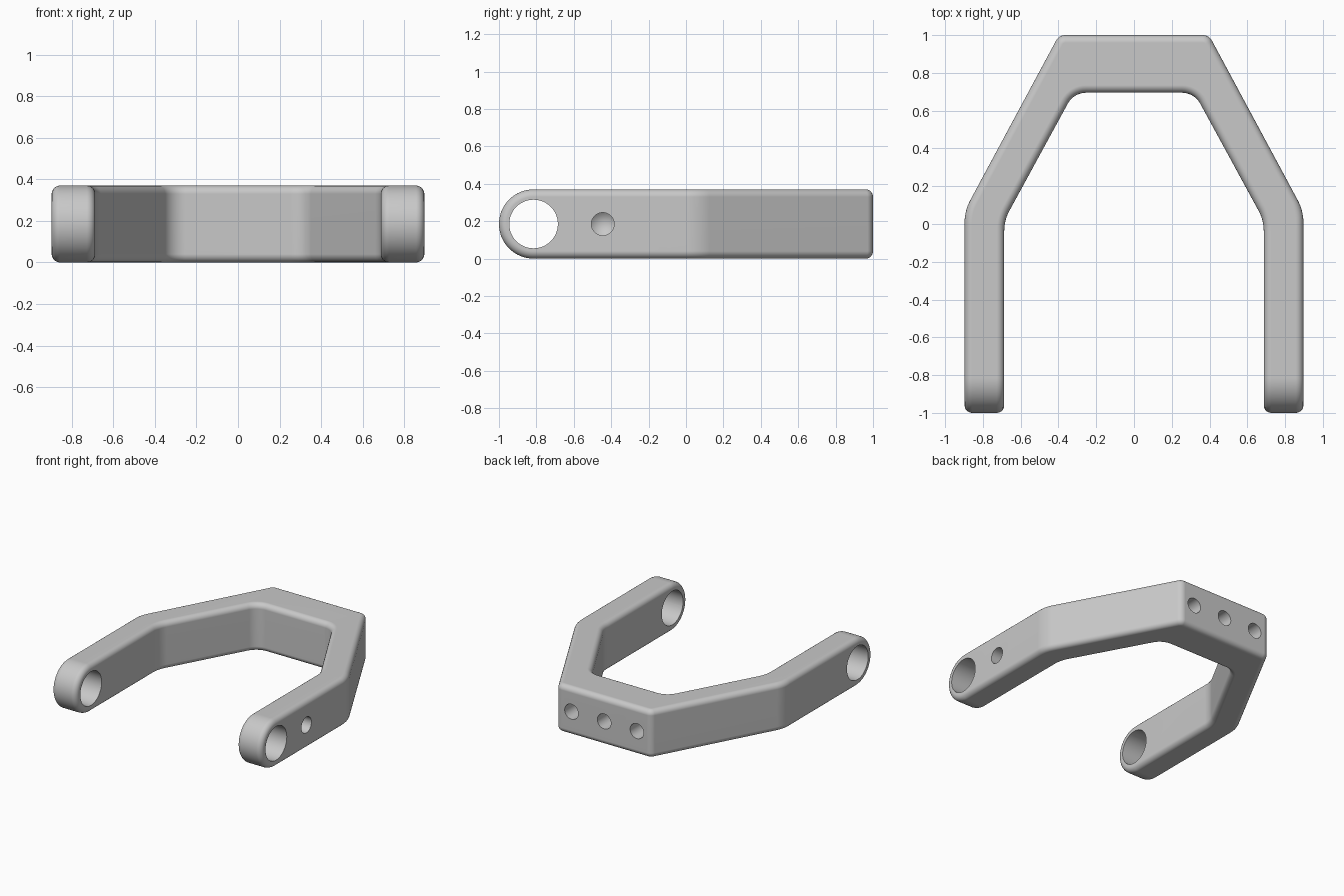
import bpy, bmesh, math
from mathutils import Vector, Matrix

if "Cube" in bpy.data.objects:
    bpy.data.objects.remove(bpy.data.objects["Cube"])

HEIGHT = 0.37
MID = HEIGHT / 2
PIVOT_Y = MID - 1

metal = bpy.data.materials.new("plain grey")
metal.use_nodes = True
metal.diffuse_color = (0.58, 0.58, 0.58, 1)
metal.node_tree.nodes["Principled BSDF"].inputs["Base Color"].default_value = (0.58, 0.58, 0.58, 1)


def fillet(corners, steps=8):
    """Round each (x, y, radius) corner of a closed outline."""
    out = []
    for i, (x, y, r) in enumerate(corners):
        p = Vector((x, y))
        if r == 0:
            out.append(p)
            continue
        a = (Vector(corners[i - 1][:2]) - p).normalized()
        b = (Vector(corners[(i + 1) % len(corners)][:2]) - p).normalized()
        half = a.angle(b) / 2
        centre = p + (a + b).normalized() * (r / math.sin(half))
        start = p + a * (r / math.tan(half)) - centre
        end = p + b * (r / math.tan(half)) - centre
        sweep = math.atan2(start.x * end.y - start.y * end.x, start.dot(end))
        for k in range(steps + 1):
            out.append(centre + Matrix.Rotation(sweep * k / steps, 2) @ start)
    return out


def finish(name, bm):
    bmesh.ops.recalc_face_normals(bm, faces=bm.faces)
    mesh = bpy.data.meshes.new(name)
    bm.to_mesh(mesh)
    bm.free()
    mesh.materials.append(metal)
    obj = bpy.data.objects.new(name, mesh)
    bpy.context.collection.objects.link(obj)
    return obj


def prism(name, points, travel):
    bm = bmesh.new()
    face = bm.faces.new([bm.verts.new(p) for p in points])
    moved = bmesh.ops.extrude_face_region(bm, geom=[face])["geom"]
    bmesh.ops.translate(bm, vec=travel, verts=[v for v in moved if isinstance(v, bmesh.types.BMVert)])
    return finish(name, bm)


def drill(name, mouth, axis, radius, depth, tip=0.0):
    """Cutter that enters at mouth along axis, with a pointed end."""
    axis = Vector(axis)
    bm = bmesh.new()
    bmesh.ops.create_cone(bm, cap_ends=True, segments=48, radius1=radius,
                          radius2=radius, depth=depth + 0.1)
    if tip:
        cap = max(bm.faces, key=lambda f: f.calc_center_median().z)
        point = bmesh.ops.poke(bm, faces=[cap])["verts"][0]
        point.co.z += tip
    turn = axis.to_track_quat('Z', 'Y').to_matrix().to_4x4()
    centre = Vector(mouth) + axis * (depth - 0.1) / 2
    bmesh.ops.transform(bm, matrix=Matrix.Translation(centre) @ turn, verts=bm.verts)
    return finish(name, bm)


def apply_modifier(obj, kind, **settings):
    mod = obj.modifiers.new(kind.title(), kind)
    for key, value in settings.items():
        setattr(mod, key, value)
    bpy.context.view_layer.objects.active = obj
    bpy.ops.object.modifier_apply(modifier=mod.name)


def boolean(obj, cutter, operation):
    apply_modifier(obj, 'BOOLEAN', object=cutter, operation=operation, solver='EXACT')
    bpy.data.objects.remove(cutter)


# Fork outline seen from above, mirrored across the middle
outer = [(0.897, -1.2, 0), (0.897, 0.07, 0.25), (0.397, 1, 0.055)]
inner = [(0.319, 0.695, 0.11), (0.687, 0.02, 0.22), (0.687, -1.2, 0)]
mirror = lambda pts: [(-x, y, r) for x, y, r in reversed(pts)]
outline = fillet(outer + mirror(outer) + mirror(inner) + inner)
fork = prism("fork_bracket", [(p.x, p.y, -0.2) for p in outline], (0, 0, HEIGHT + 0.4))

# Side silhouette with rounded arm ends
side = [(-1.3, 1.3, 0), (-1.3, 1.3, HEIGHT)]
side = [(-1.3, 1.3, z) for z in (0, HEIGHT)]
for k in range(33):
    a = math.pi / 2 + math.pi * k / 32
    side.append((-1.3, PIVOT_Y + MID * math.cos(a), MID + MID * math.sin(a)))
boolean(fork, prism("side_cutter", side, (2.6, 0, 0)), 'INTERSECT')

# Soft rounded edges
apply_modifier(fork, 'BEVEL', width=0.04, segments=5, limit_method='ANGLE',
               angle_limit=math.radians(35), use_clamp_overlap=False)

# Pivot holes through both arm ends
boolean(fork, drill("pivot_cutter", (-1, PIVOT_Y, MID), (1, 0, 0), 0.13, 2.1), 'DIFFERENCE')

# Blind hole in the outside of the left arm
boolean(fork, drill("arm_cutter", (0.897, -0.445, MID), (-1, 0, 0), 0.061, 0.12, 0.05), 'DIFFERENCE')

# Three blind mounting holes in the back
for x in (-0.28, 0, 0.28):
    boolean(fork, drill("mount_cutter", (x, 1, MID), (0, -1, 0), 0.058, 0.16, 0.05), 'DIFFERENCE')

# Smooth shading with crisp hole rims
bpy.ops.object.select_all(action='DESELECT')
fork.select_set(True)
bpy.context.view_layer.objects.active = fork
bpy.ops.object.shade_smooth_by_angle(angle=math.radians(35))
weighted = fork.modifiers.new("Weighted normals", 'WEIGHTED_NORMAL')
weighted.keep_sharp = True
